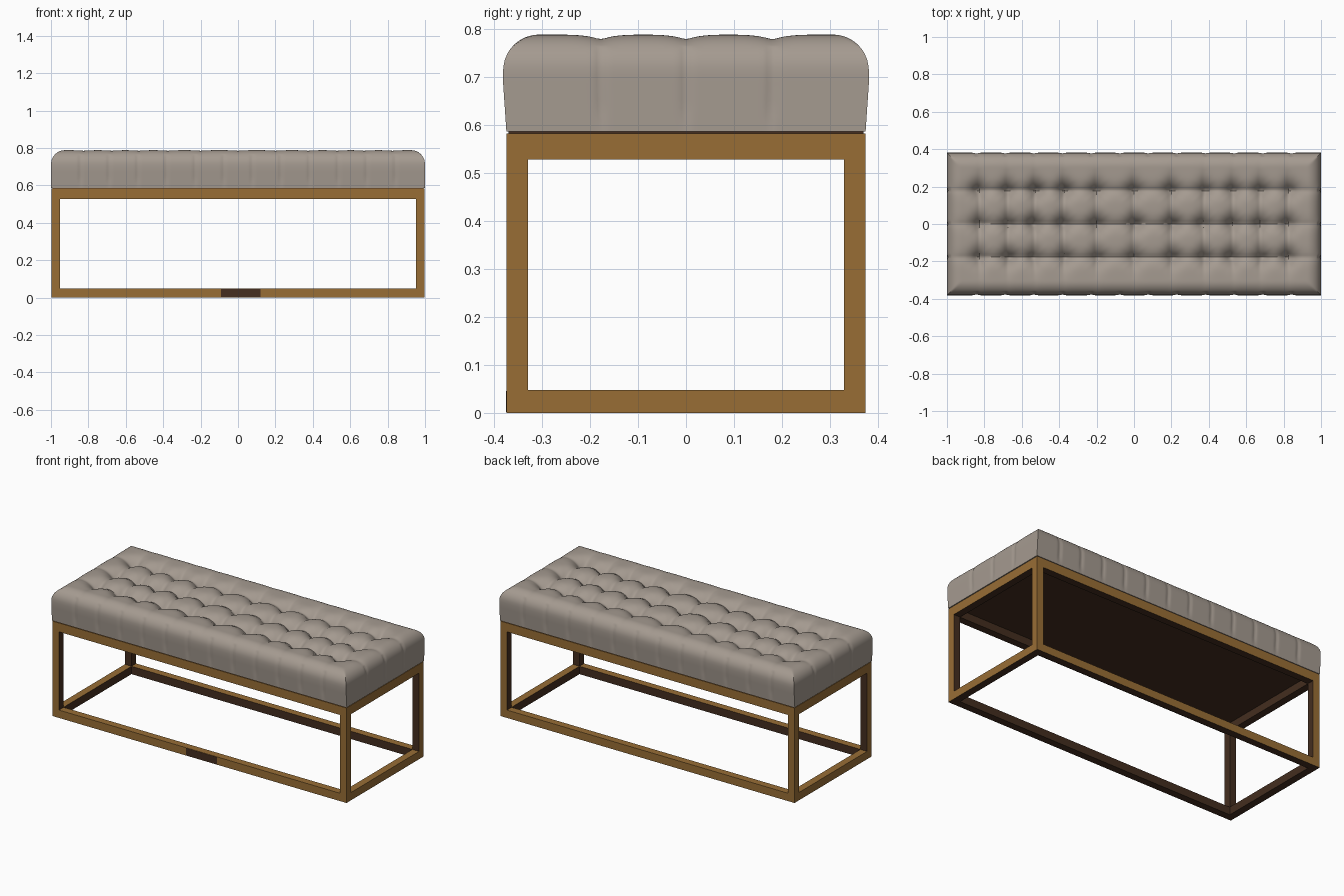
import bpy, bmesh, math, random
from mathutils import Vector

cube = bpy.data.objects.get("Cube")
if cube:
    bpy.data.objects.remove(cube, do_unlink=True)
random.seed(4)


def material(name, rgb):
    m = bpy.data.materials.new(name)
    m.use_nodes = True
    m.diffuse_color = (*rgb, 1)
    m.node_tree.nodes["Principled BSDF"].inputs["Base Color"].default_value = (*rgb, 1)
    return m


FABRIC = material("taupe fabric", (0.375, 0.325, 0.28))
GOLD = material("golden wood", (0.315, 0.155, 0.036))
DARK = material("dark brown", (0.058, 0.027, 0.014))


def box_mesh(lo, hi):
    bm = bmesh.new()
    bmesh.ops.create_cube(bm, size=1)
    lo, hi = Vector(lo), Vector(hi)
    for v in bm.verts:
        v.co = (lo + hi) / 2 + v.co * (hi - lo)
    return bm


def finish(bm, name, mats):
    me = bpy.data.meshes.new(name)
    bm.normal_update()
    bm.to_mesh(me)
    bm.free()
    for m in mats:
        me.materials.append(m)
    ob = bpy.data.objects.new(name, me)
    bpy.context.collection.objects.link(ob)
    return ob


def frame_bar(name, lo, hi):
    """Golden outside and on top, dark on inward and downward faces."""
    bm = box_mesh(lo, hi)
    bm.normal_update()
    for f in bm.faces:
        n, c = f.normal, f.calc_center_median()
        inward = abs(n.z) < 0.5 and n.x * c.x + n.y * c.y < -0.01
        f.material_index = int(inward or n.z < -0.5)
    return finish(bm, name, [GOLD, DARK])


# Frame: four legs, with top and bottom rails between them
X, Y, T, TOP = 0.998, 0.374, 0.045, 0.582
for sx, side in ((1, "left"), (-1, "right")):
    x0, x1 = sorted((sx * (X - T), sx * X))
    for sy, end in ((-1, "front"), (1, "back")):
        y0, y1 = sorted((sy * (Y - T), sy * Y))
        frame_bar(f"{end}_{side}_leg", (x0, y0, 0), (x1, y1, TOP))
    for z0, z1, level in ((0, 0.048, "bottom"), (0.528, TOP, "top")):
        frame_bar(f"{side}_{level}_rail", (x0, T - Y, z0), (x1, Y - T, z1))
for sy, end in ((-1, "front"), (1, "back")):
    y0, y1 = sorted((sy * (Y - T), sy * Y))
    for z0, z1, level in ((0, 0.048, "bottom"), (0.528, TOP, "top")):
        frame_bar(f"{end}_{level}_rail", (T - X, y0, z0), (X - T, y1, z1))

# Dark seat base recessed in the top rails, and the patch on the front rail
finish(box_mesh((-0.992, -0.37, 0.574), (0.992, 0.37, 0.59)), "seat_base", [DARK])
finish(box_mesh((-0.09, -Y - 0.001, 0.002), (0.12, -Y + 0.003, 0.046)),
       "front_rail_patch", [DARK])

# Cushion: finely divided block
HX, HY, Z0, Z1 = 1.0, 0.381, 0.586, 0.788
bm = box_mesh((-HX, -HY, Z0), (HX, HY, Z1))
for axis, cuts in ((0, 219), (1, 85), (2, 11)):
    along = []
    for e in bm.edges:
        d = e.verts[1].co - e.verts[0].co
        if abs(d[axis]) > 0.9 * d.length:
            along.append(e)
    bmesh.ops.subdivide_edges(bm, edges=along, cuts=cuts, use_grid_fill=True)

half = [0.2, 0.375, 0.53, 0.675, 0.825]
CX = [-x for x in reversed(half)] + [0] + half
CY = [-0.178, 0, 0.18]
SIDE = [0.0765 + 0.153 * i for i in range(-6, 6)]
buttons = [(x + random.uniform(-0.01, 0.01), y, random.uniform(0.045, 0.065))
           for x in CX for y in CY]


def near(value, lines):
    return min(abs(value - c) for c in lines)


def bell(d, width):
    return math.exp(-(d / width) ** 2)


R = 0.075
for v in bm.verts:
    p = v.co.copy()
    rise = (p.z - Z0) / (Z1 - Z0)
    # rounded upper edge with mitred corners
    ex, ey = max(0, abs(p.x) - HX + R), max(0, abs(p.y) - HY + R)
    ez = max(0, p.z - Z1 + R)
    h = max(ex, ey)
    k = max(h, ez) / math.hypot(h, ez) if h and ez else 1
    v.co.x = math.copysign(abs(p.x) - ex + ex * k, p.x)
    v.co.y = math.copysign(abs(p.y) - ey + ey * k, p.y)
    v.co.z = p.z - ez + ez * k
    # tufted top: creases deepen away from the rim, with a pit at each button
    if p.z > Z1 - 1e-4:
        inner_x = min(1, max(0, (0.9 - abs(p.x)) / 0.15))
        inner_y = min(1, max(0, (0.3 - abs(p.y)) / 0.12))
        dx, dy = near(p.x, CX), near(p.y, CY)
        across = (0.003 + 0.013 * inner_y) * (0.4 * bell(dx, 0.013) + 0.6 * bell(dx, 0.036))
        length = (0.009 + 0.009 * inner_x) * (0.4 * bell(dy, 0.013) + 0.6 * bell(dy, 0.036))
        dip = max(across, length)
        for bx, by, depth in buttons:
            d = math.hypot(p.x - bx, p.y - by)
            if d < 0.15:
                dip += depth * (0.35 * bell(d, 0.022) + 0.65 * bell(d, 0.05))
        v.co.z -= dip * (1 - 0.7 * h / R)
    # stitched grooves down the walls
    elif rise > 0.01:
        groove = 0.005 * min(1, 4 * rise)
        if abs(p.y) > HY - 1e-4:
            v.co.y -= math.copysign(groove * bell(near(p.x, SIDE), 0.009), p.y)
        if abs(p.x) > HX - 1e-4:
            v.co.x -= math.copysign(groove * bell(near(p.y, CY), 0.009), p.x)
    # slight taper towards the frame
    v.co.y *= 1 - 0.018 * max(0, 1 - 2 * rise)
cushion = finish(bm, "tufted_cushion", [FABRIC])
bpy.ops.object.select_all(action="DESELECT")
cushion.select_set(True)
bpy.context.view_layer.objects.active = cushion
bpy.ops.object.shade_smooth_by_angle(angle=math.radians(40))
